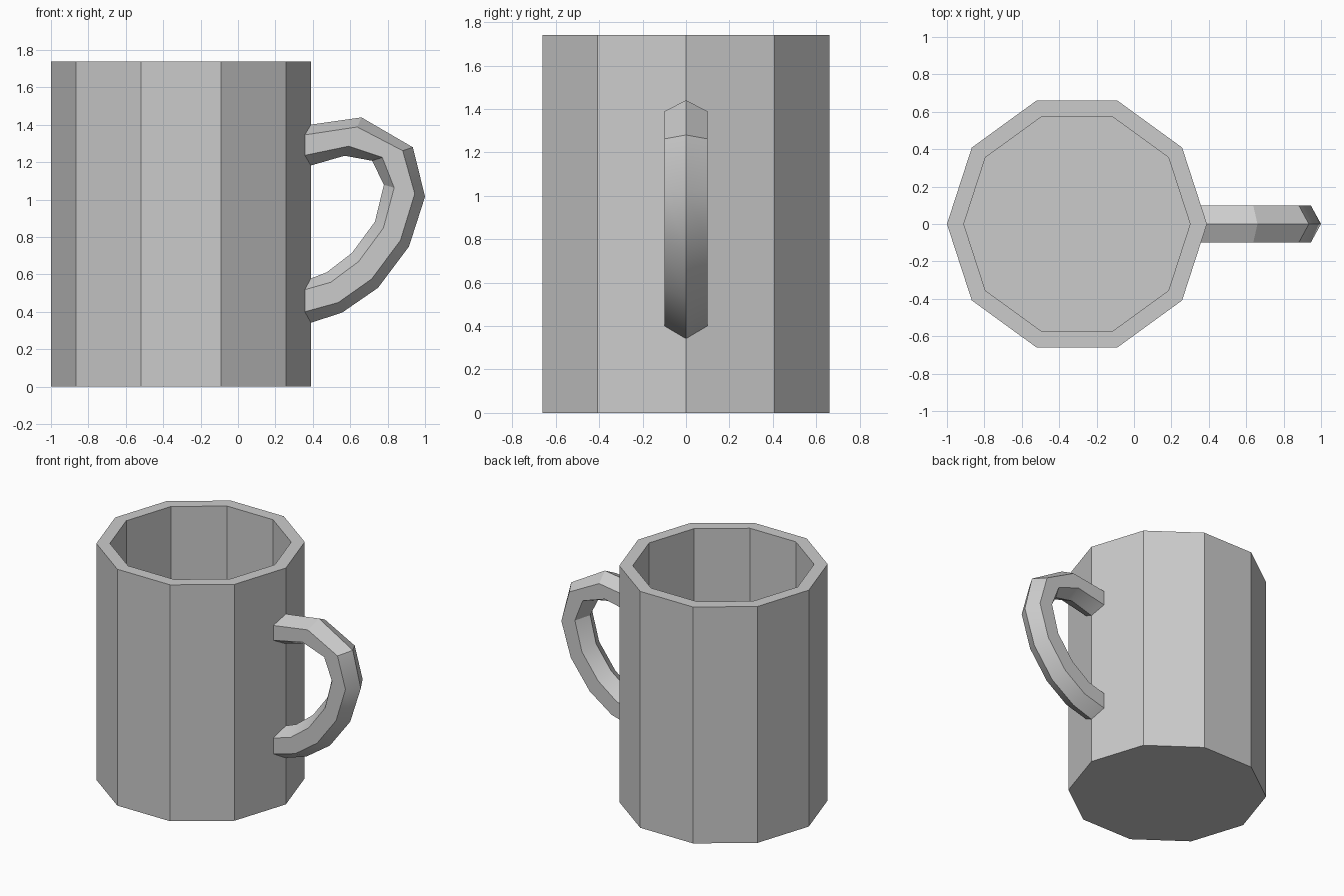
import bpy, bmesh, math

if "Cube" in bpy.data.objects:
    bpy.data.objects.remove(bpy.data.objects["Cube"])

CX, SIDES, R_OUT, R_IN, HEIGHT, FLOOR = -0.305, 10, 0.695, 0.605, 1.74, 0.09


def finish(bm, name):
    bmesh.ops.recalc_face_normals(bm, faces=bm.faces)
    mesh = bpy.data.meshes.new(name)
    bm.to_mesh(mesh)
    bm.free()
    obj = bpy.data.objects.new(name, mesh)
    bpy.context.collection.objects.link(obj)
    return obj


def skin(name, rings):
    """Join successive vertex rings with quads and cap both ends."""
    bm = bmesh.new()
    loops = [[bm.verts.new(p) for p in ring] for ring in rings]
    for a, b in zip(loops, loops[1:]):
        n = len(a)
        for i in range(n):
            j = (i + 1) % n
            bm.faces.new((a[i], a[j], b[j], b[i]))
    bm.faces.new(loops[0])
    bm.faces.new(loops[-1])
    return finish(bm, name)


def decagon(r, z):
    return [(CX + r * math.cos(2 * math.pi * i / SIDES),
             r * math.sin(2 * math.pi * i / SIDES), z) for i in range(SIDES)]


# Ten-sided cup: outside wall, rim, inside wall, inner floor
skin("mug_body", [decagon(R_OUT, 0), decagon(R_OUT, HEIGHT),
                  decagon(R_IN, HEIGHT), decagon(R_IN, FLOOR)])

# Handle: outer and inner ridge lines (x, z) from the top joint to the bottom
outer = [(0.38, 1.40), (0.66, 1.44), (0.935, 1.28), (1.0, 1.016),
         (0.914, 0.749), (0.749, 0.529), (0.556, 0.396), (0.38, 0.339)]
inner = [(0.38, 1.18), (0.57, 1.235), (0.717, 1.208), (0.78, 1.08),
         (0.732, 0.882), (0.61, 0.716), (0.475, 0.612), (0.38, 0.575)]
# Hexagonal section: (fraction from outer to inner ridge, y)
section = [(0, 0), (0.25, 0.1), (0.75, 0.1), (1, 0), (0.75, -0.1), (0.25, -0.1)]

rings = []
for k, ((ox, oz), (ix, iz)) in enumerate(zip(outer, inner)):
    end = k in (0, len(outer) - 1)
    # End rings follow the angled wall facets
    rings.append([(ox + (ix - ox) * t - (abs(y) * math.tan(math.pi / 10) if end else 0),
                   y, oz + (iz - oz) * t) for t, y in section])
handle = skin("handle", rings)

# Soften only the shallow bends of the handle
bpy.context.view_layer.objects.active = handle
handle.select_set(True)
bpy.ops.object.shade_smooth_by_angle(angle=math.radians(30))
